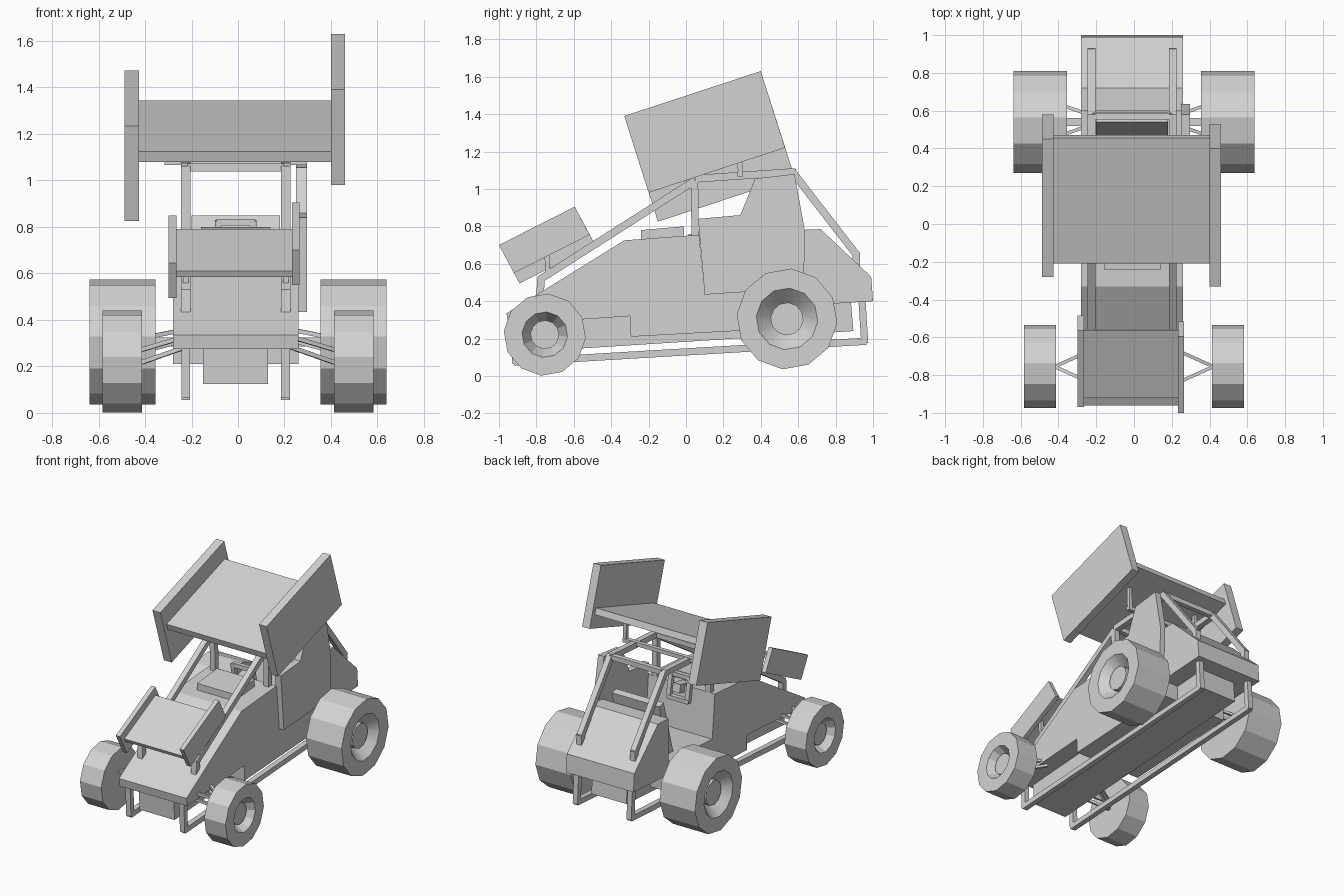
import bpy, bmesh, math
from mathutils import Vector

cube = bpy.data.objects.get("Cube")
if cube:
    bpy.data.objects.remove(cube, do_unlink=True)

GREY = 0.65
mat = bpy.data.materials.new("plain grey")
mat.use_nodes = True
mat.diffuse_color = (GREY, GREY, GREY, 1)
mat.node_tree.nodes["Principled BSDF"].inputs["Base Color"].default_value = (GREY, GREY, GREY, 1)
MID = -0.01  # body centre line
SIDES = ((-1, "right"), (1, "left"))


def finish(name, bm):
    bmesh.ops.recalc_face_normals(bm, faces=bm.faces)
    mesh = bpy.data.meshes.new(name)
    bm.to_mesh(mesh)
    bm.free()
    mesh.materials.append(mat)
    ob = bpy.data.objects.new(name, mesh)
    bpy.context.collection.objects.link(ob)
    return ob


def prism(name, x0, x1, outline):
    """Side outline of (y, z) points, extruded from x0 to x1."""
    bm = bmesh.new()
    face = bm.faces.new([bm.verts.new((x0, y, z)) for y, z in outline])
    new = bmesh.ops.extrude_face_region(bm, geom=[face])["geom"]
    bmesh.ops.translate(bm, vec=(x1 - x0, 0, 0),
                        verts=[v for v in new if isinstance(v, bmesh.types.BMVert)])
    return finish(name, bm)


def tube(name, points, width=0.04):
    """Square-section bars along a path."""
    bm = bmesh.new()
    for a, b in zip(points, points[1:]):
        a, b = Vector(a), Vector(b)
        d = b - a
        rot = d.to_track_quat('Z', 'Y').to_matrix()
        for v in bmesh.ops.create_cube(bm, size=1)["verts"]:
            size = Vector((v.co.x * width, v.co.y * width, v.co.z * (d.length + width * 0.5)))
            v.co = rot @ size + (a + b) / 2
    return finish(name, bm)


def wheel(name, side, inner, outer, y, z, radius, rim, hub):
    """Twelve-sided tyre with a dished rim and a hub."""
    profile = [(inner, 0), (inner, radius), (outer, radius), (outer, rim),
               (outer - 0.08, hub), (outer - 0.04, hub), (outer - 0.04, 0)]
    a = math.radians(85)
    bm = bmesh.new()
    verts = [bm.verts.new((side * x, y + r * math.cos(a), z + r * math.sin(a))) for x, r in profile]
    edges = [bm.edges.new(pair) for pair in zip(verts, verts[1:])]
    bmesh.ops.spin(bm, geom=verts + edges, cent=(0, y, z), axis=(1, 0, 0),
                   angle=math.tau, steps=12)
    bmesh.ops.remove_doubles(bm, verts=bm.verts, dist=0.0005)
    ob = finish(name, bm)
    bpy.ops.object.select_all(action='DESELECT')
    ob.select_set(True)
    bpy.context.view_layer.objects.active = ob
    bpy.ops.object.shade_smooth_by_angle(angle=math.radians(26))


# Body: sloped nose, cowl, low cockpit floor
prism("body", -0.28, 0.26, [(-0.96, 0.335), (-0.33, 0.725), (0.07, 0.755), (0.1, 0.44),
                            (0.62, 0.47), (0.62, 0.26), (-0.295, 0.21), (-0.3, 0.32),
                            (-0.95, 0.275)])
prism("tail", -0.28, 0.26, [(0.6, 0.78), (0.72, 0.785), (0.99, 0.53), (1, 0.4), (0.6, 0.375)])
prism("underbody", -0.15, 0.13, [(-0.91, 0.125), (0.895, 0.24), (0.88, 0.42), (-0.92, 0.29)])
prism("hood_scoop", -0.16, 0.14, [(-0.24, 0.72), (-0.24, 0.78), (-0.01, 0.8), (-0.01, 0.74)])
prism("cockpit_panel", 0.25, 0.297, [(0.1, 0.435), (0.065, 0.84), (0.29, 0.86), (0.37, 1.055),
                                     (0.58, 1.08), (0.635, 0.78), (0.63, 0.47)])
prism("seat", -0.2, 0.18, [(0.43, 0.45), (0.54, 0.85), (0.59, 0.84), (0.5, 0.45)])

# Steering wheel and its column
corners = [(MID - 0.075, 0.1, 0.66), (MID + 0.075, 0.1, 0.66),
           (MID + 0.075, 0.07, 0.82), (MID - 0.075, 0.07, 0.82)]
tube("steering_wheel", corners + corners[:1], 0.03)
tube("steering_column", [(MID, 0.03, 0.73), (MID, 0.11, 0.745)], 0.06)

# Main wing and its end plates
prism("main_wing", -0.425, 0.4, [(-0.21, 1.125), (0.455, 1.343), (0.47, 1.3), (-0.195, 1.08)])
prism("main_wing_left_plate", 0.4, 0.46, [(-0.33, 1.39), (0.4, 1.63), (0.53, 1.22), (-0.2, 0.98)])
prism("main_wing_right_plate", -0.488, -0.425,
      [(-0.28, 1.235), (0.45, 1.473), (0.58, 1.065), (-0.15, 0.825)])

# Front wing and its end plates
prism("front_wing", -0.265, 0.233, [(-0.92, 0.61), (-0.565, 0.79), (-0.555, 0.765), (-0.908, 0.585)])
prism("front_wing_left_plate", 0.233, 0.265,
      [(-1, 0.7), (-0.595, 0.905), (-0.515, 0.755), (-0.92, 0.55)])
prism("front_wing_right_plate", -0.298, -0.265,
      [(-0.97, 0.645), (-0.565, 0.85), (-0.485, 0.7), (-0.89, 0.495)])

for s, side in SIDES:
    x = MID + s * 0.215
    # Roll cage
    tube(side + "_cage_front_bar", [(x, -0.78, 0.44), (x, -0.775, 0.52), (x, 0.04, 1.04)])
    tube(side + "_cage_upright", [(x, 0.05, 0.73), (x, 0.045, 1.03)])
    tube(side + "_cage_top_bar", [(x, 0.06, 1.055), (x, 0.57, 1.09)])
    tube(side + "_cage_rear_bar", [(x, 0.57, 1.09), (x, 0.91, 0.65), (x, 0.91, 0.58)])
    # Wing supports
    tube(side + "_front_wing_post", [(x, -0.74, 0.55), (x, -0.745, 0.68)], 0.025)
    px = MID + s * 0.29
    tube(side + "_main_wing_post", [(px, 0.29, 1.08), (px, 0.285, 1.25)], 0.025)
    # Lower side rail
    tube(side + "_side_rail", [(x, -0.92, 0.29), (x, -0.91, 0.075), (x, 0.955, 0.185), (x, 0.94, 0.42)],
         0.038)
    # Wheels
    wheel(side + "_front_wheel", s, 0.412, 0.582, -0.755, 0.221, 0.22, 0.122, 0.077)
    wheel(side + "_rear_wheel", s, 0.355, 0.638, 0.54, 0.305, 0.27, 0.165, 0.088)
    # Suspension arms
    for i, dy in enumerate((-0.075, 0.075)):
        for j, (z0, z1) in enumerate(((0.33, 0.27), (0.285, 0.215))):
            tube(f"{side}_front_arm_{i}{j}",
                 [(s * 0.22, -0.755 + dy * 1.2, z0), (s * 0.42, -0.755, z1)], 0.018)
            tube(f"{side}_rear_arm_{i}{j}",
                 [(s * 0.22, 0.55 + dy * 0.3, z0 + 0.03), (s * 0.37, 0.55 + dy, z1 + 0.06)], 0.018)
    tube(side + "_rear_axle", [(s * 0.1, 0.54, 0.305), (s * 0.37, 0.54, 0.305)], 0.04)

# Cross members
for name, half, y, z, w in (("front_cage_cross", 0.2, 0.055, 1.055, 0.035),
                            ("rear_cage_cross", 0.2, 0.57, 1.09, 0.035),
                            ("wing_mount_cross", 0.3, 0.29, 1.08, 0.028)):
    tube(name, [(MID - half, y, z), (MID + half, y, z)], w)
